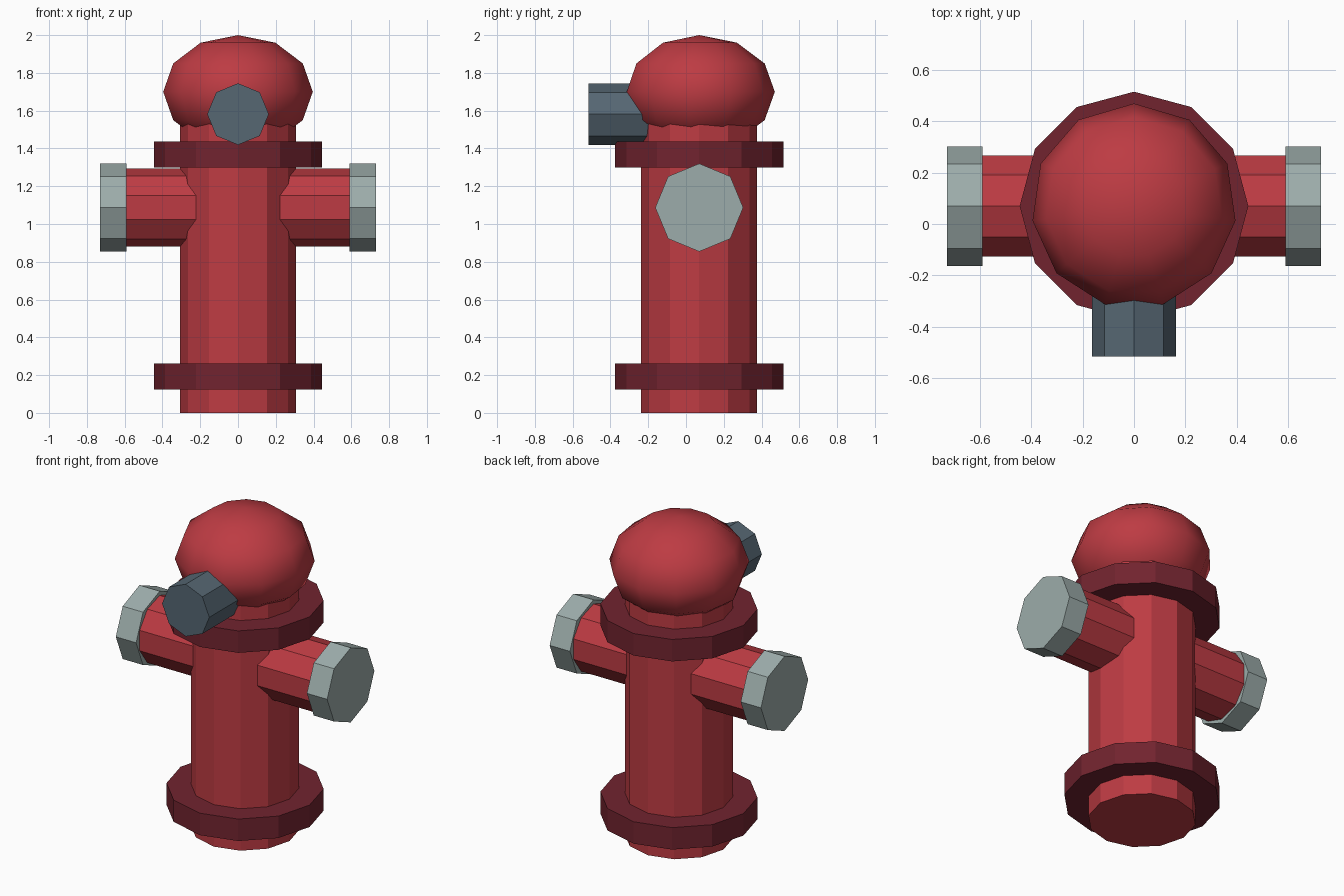
import bpy
import math
from mathutils import Matrix, Vector

if "Cube" in bpy.data.objects:
    bpy.data.objects.remove(bpy.data.objects["Cube"])

CY = 0.07  # y of the main axis


def material(name, rgb):
    m = bpy.data.materials.new(name)
    m.diffuse_color = (*rgb, 1.0)
    m.use_nodes = True
    m.node_tree.nodes["Principled BSDF"].inputs["Base Color"].default_value = m.diffuse_color
    return m


RED = material("hydrant red", (0.51, 0.044, 0.056))
MAROON = material("dark maroon", (0.165, 0.017, 0.028))
GREY = material("light grey", (0.335, 0.415, 0.405))
SLATE = material("slate", (0.092, 0.135, 0.17))


def lathe(name, profile, sides, mat, origin, axis="Z", smooth=False):
    """Revolve (radius, height) points around an axis; radius 0 makes a pole."""
    turn = {"Z": Matrix.Identity(3),
            "X": Matrix(((0, 0, 1), (1, 0, 0), (0, 1, 0))),
            "Y": Matrix(((1, 0, 0), (0, 0, -1), (0, 1, 0)))}[axis]
    verts, rings, faces = [], [], []
    for r, h in profile:
        n = 1 if r == 0 else sides
        rings.append(range(len(verts), len(verts) + n))
        for i in range(n):
            a = math.pi / 2 + 2 * math.pi * i / sides
            verts.append(turn @ Vector((r * math.cos(a), r * math.sin(a), h)) + Vector(origin))
    for low, high in zip(rings, rings[1:]):
        for i in range(sides):
            j = (i + 1) % sides
            if len(low) == 1:
                faces.append((low[0], high[j], high[i]))
            elif len(high) == 1:
                faces.append((low[i], low[j], high[0]))
            else:
                faces.append((low[i], low[j], high[j], high[i]))
    if len(rings[0]) > 1:
        faces.append(tuple(reversed(rings[0])))
    if len(rings[-1]) > 1:
        faces.append(tuple(rings[-1]))
    mesh = bpy.data.meshes.new(name)
    mesh.from_pydata(verts, [], faces)
    mesh.materials.append(mat)
    for p in mesh.polygons:
        p.use_smooth = smooth
    ob = bpy.data.objects.new(name, mesh)
    bpy.context.collection.objects.link(ob)
    return ob


def cylinder(name, r, start, end, sides, mat, origin, axis="Z"):
    return lathe(name, [(r, start), (r, end)], sides, mat, origin, axis)


# Barrel and its two flanges
cylinder("barrel", 0.307, 0.0, 1.56, 12, RED, (0, CY, 0))
cylinder("base_flange", 0.446, 0.125, 0.262, 12, MAROON, (0, CY, 0))
cylinder("top_flange", 0.446, 1.30, 1.437, 12, MAROON, (0, CY, 0))

# Flattened dome
dome = [(0.4 * math.cos(t), 1.70 + 0.3 * math.sin(t))
        for t in (math.radians(d) for d in range(-60, 61, 30))]
lathe("dome", [(0, 1.40)] + dome + [(0, 2.0)], 11, RED, (0, CY, 0), smooth=True)

# Side outlets with caps
for side, s in (("left", -1), ("right", 1)):
    a, b, c = 0.2, 0.60, 0.73
    pipe = (a, b) if s > 0 else (-b, -a)
    cap = (0.59, c) if s > 0 else (-c, -0.59)
    cylinder(side + "_outlet", 0.207, *pipe, 10, RED, (0, CY, 1.087), "X")
    cylinder(side + "_cap", 0.233, *cap, 8, GREY, (0, CY, 1.087), "X")

# Front nozzle
cylinder("front_nozzle", 0.163, 0.05, 0.516, 8, SLATE, (0, 0, 1.582), "Y")
